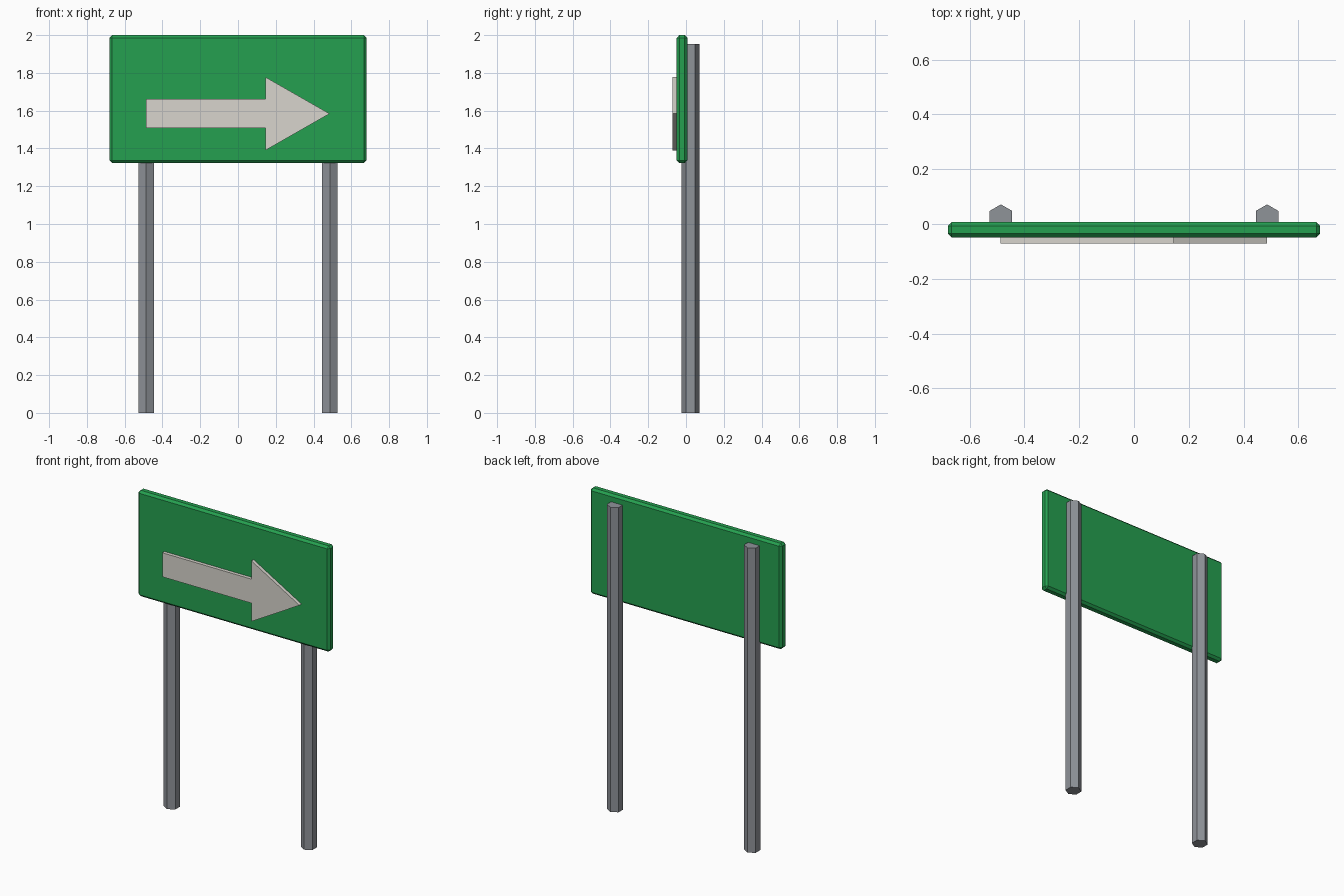
import bpy, bmesh, math
from mathutils import Matrix

if "Cube" in bpy.data.objects:
    bpy.data.objects.remove(bpy.data.objects["Cube"])


def material(name, rgb):
    """Flat colour from 0-255 sRGB values."""
    lin = [((c / 255 + 0.055) / 1.055) ** 2.4 for c in rgb]
    m = bpy.data.materials.new(name)
    m.diffuse_color = (*lin, 1)
    m.use_nodes = True
    m.node_tree.nodes["Principled BSDF"].inputs["Base Color"].default_value = m.diffuse_color
    return m


def add_object(name, bm, mat):
    bmesh.ops.recalc_face_normals(bm, faces=bm.faces)
    mesh = bpy.data.meshes.new(name)
    bm.to_mesh(mesh)
    bm.free()
    mesh.materials.append(mat)
    obj = bpy.data.objects.new(name, mesh)
    bpy.context.collection.objects.link(obj)
    return obj


green = material("sign_green", (37, 160, 80))
grey = material("post_grey", (143, 147, 153))
white = material("arrow_off_white", (216, 213, 205))

# Chamfered sign panel
bm = bmesh.new()
bmesh.ops.create_cube(bm, size=1)
bmesh.ops.transform(bm, verts=bm.verts, matrix=Matrix.Translation((0, -0.021, 1.661))
                    @ Matrix.Diagonal((1.36, 0.056, 0.678, 1)))
panel = add_object("sign_panel", bm, green)
bevel = panel.modifiers.new("chamfer", 'BEVEL')
bevel.width = 0.014
bevel.segments = 1

# Two hexagonal posts, a corner facing front and back
HEIGHT, RADIUS = 1.953, 0.0475
for side, x in (("left", -0.486), ("right", 0.486)):
    bm = bmesh.new()
    bmesh.ops.create_cone(bm, cap_ends=True, segments=6, radius1=RADIUS,
                          radius2=RADIUS, depth=HEIGHT)
    # put corners on the y axis whatever the starting angle
    v = bm.verts[:][0].co
    turn = math.pi / 2 - math.atan2(v.y, v.x)
    bmesh.ops.transform(bm, verts=bm.verts, matrix=Matrix.Translation((x, 0.024, HEIGHT / 2))
                        @ Matrix.Rotation(turn, 4, 'Z'))
    add_object(side + "_post", bm, grey)

# Raised arrow, extruded from its outline
MID = 1.584
upper = [(-0.487, 0.077), (0.145, 0.077), (0.145, 0.194)]
outline = upper + [(0.485, 0)] + [(x, -z) for x, z in reversed(upper)]
bm = bmesh.new()
face = bm.faces.new([bm.verts.new((x, -0.071, MID + z)) for x, z in outline])
ext = bmesh.ops.extrude_face_region(bm, geom=[face], use_keep_orig=True)
verts = [g for g in ext["geom"] if isinstance(g, bmesh.types.BMVert)]
bmesh.ops.translate(bm, verts=verts, vec=(0, 0.03, 0))
add_object("arrow", bm, white)
